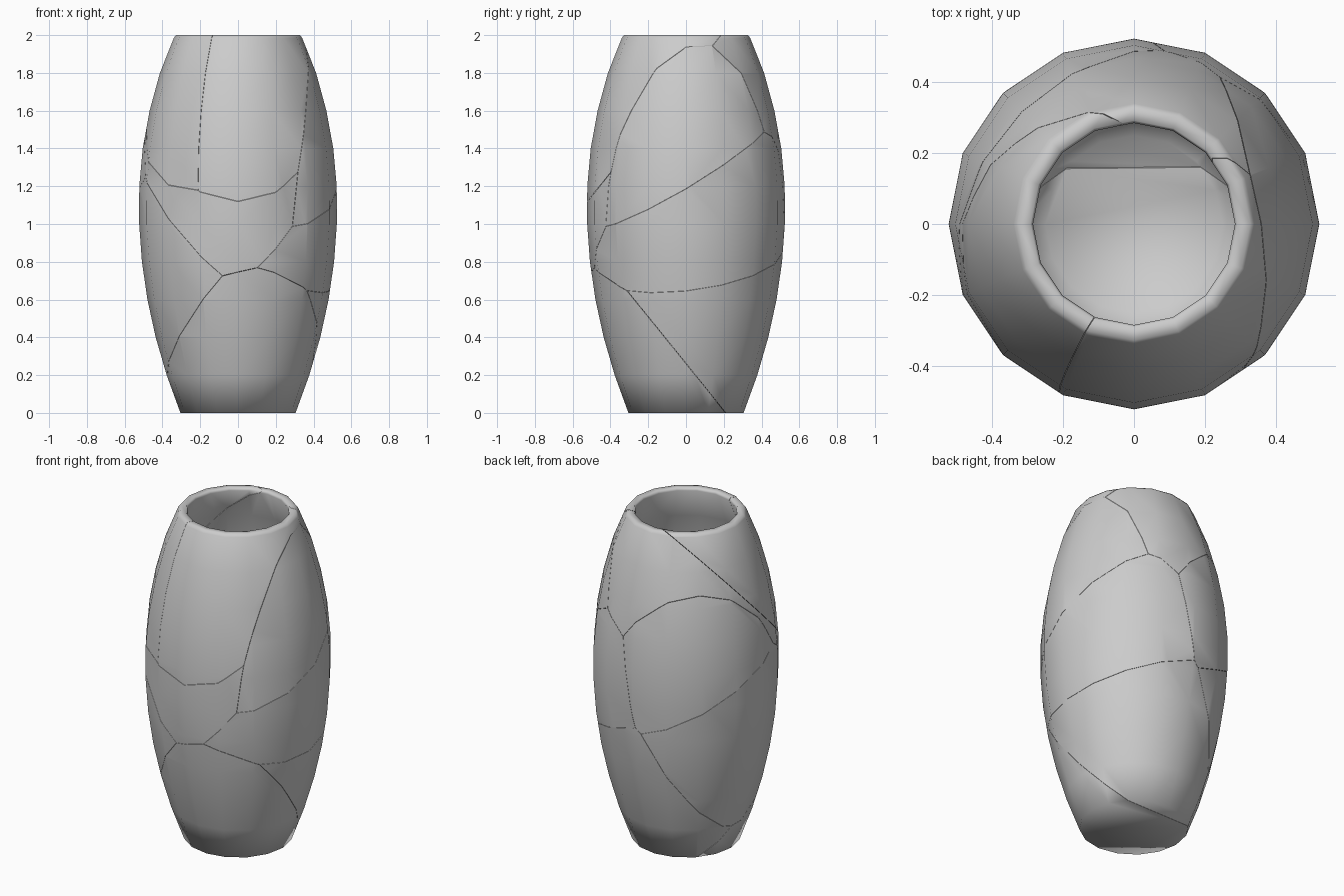
import bpy, bmesh, math, random
from mathutils import Vector

if "Cube" in bpy.data.objects:
    bpy.data.objects.remove(bpy.data.objects["Cube"])

SIDES = 16
WALL = 0.055


def radius(z):
    return 0.525 - (0.182 if z < 1.1 else 0.228) * (z - 1.1) ** 2


# Vase shell: closed outer wall, rounded rim, inner wall and floor
def vase_shell():
    zs = [0.2 * i for i in range(10)]
    profile = [(radius(z), z) for z in zs] + [(0.34, 1.985), (0.328, 2.0), (0.292, 2.0), (0.285, 1.985)]
    profile += [(radius(z) - WALL, z) for z in reversed(zs[1:])] + [(0.25, 0.06)]
    bm = bmesh.new()
    rings = []
    for r, z in profile:
        rings.append([bm.verts.new((r * math.cos(a), r * math.sin(a), z))
                      for a in (2 * math.pi * k / SIDES for k in range(SIDES))])
    for lo, hi in zip(rings, rings[1:]):
        for k in range(SIDES):
            n = (k + 1) % SIDES
            bm.faces.new((lo[k], lo[n], hi[n], hi[k]))
    bm.faces.new(rings[0][::-1])
    bm.faces.new(rings[-1])
    for f in bm.faces:
        f.smooth = True
    bmesh.ops.recalc_face_normals(bm, faces=bm.faces[:])
    return bm


# Shards: name, starting angle from the front (degrees, towards +x), starting height
SHARDS = [("front_top", 15, 1.55), ("right_top", 92, 1.55), ("right_middle", 100, 0.95),
          ("back_bottom", 140, 0.35), ("front_bottom", 15, 0.3), ("left_middle", -80, 0.75),
          ("left_top", -65, 1.6), ("back_top", 175, 1.75), ("back_middle", -145, 1.2)]

# Crack points and the shards that meet there
CRACKS = [((-.20, -.47, .85), "057"), ((-.20, -.47, .85), "056"), ((-.06, -.49, .73), "045"),
          ((.10, -.48, .76), "024"), ((.28, -.43, 1.0), "012"), ((.37, -.30, .64), "234"),
          ((.22, .43, 1.5), "127"), ((.335, .10, 1.95), "017"), ((.12, .49, 1.4), "278"),
          ((-.02, .505, .84), "2358"), ((-.47, .03, 1.6), "678"), ((-.50, -.145, 1.27), "568"),
          ((-.34, .03, .17), "345"), ((-.15, -.30, 2), "06"), ((0, .31, 2), "67"),
          ((-.28, .28, 1.85), "67"), ((-.33, .37, 1.52), "78"), ((.52, 0, 1.18), "12"),
          ((.495, 0, .67), "23"), ((.41, -.10, .40), "34"), ((.24, .19, 0), "34"),
          ((-.12, .21, .06), "34"), ((-.32, -.29, .45), "45"), ((-.235, .405, .55), "35"),
          ((-.38, .35, .93), "58"), ((-.20, -.48, 1.2), "06"), ((-.185, -.43, 1.6), "06"),
          ((.32, .30, 1.72), "17"), ((-.38, -.35, .98), "56"), ((.22, .21, 2), "07"),
          ((.35, -.27, 1.7), "01")]
CRACKS = [(p, [int(c) for c in cells]) for p, cells in CRACKS[1:]]


# Fit the shard centres so that their dividing planes run through the cracks
def cost(s):
    total = 0.0
    for (x, y, z), cells in CRACKS:
        d = [(x - a) ** 2 + (y - b) ** 2 + (z - c) ** 2 for a, b, c in s]
        m = 0.0
        for n, i in enumerate(cells):
            m += d[i]
            for j in cells[n + 1:]:
                gap = math.dist(s[i], s[j]) + 1e-6
                total += ((d[i] - d[j]) / (2 * gap)) ** 2
        m /= len(cells)
        for k, dk in enumerate(d):
            if dk < m and k not in cells:
                total += (m - dk) ** 2
    return total


def fit_centres():
    rng = random.Random(4)
    s = []
    for _, deg, z in SHARDS:
        a = math.radians(deg)
        s.append([0.42 * math.sin(a), -0.42 * math.cos(a), z])
    best = cost(s)
    steps = 26000
    for n in range(steps):
        size = (0.1 * (1 - n / steps) ** 2 + 0.002) * rng.random()
        i = rng.randrange(len(s))
        old = s[i]
        s[i] = [v + rng.gauss(0, size) for v in old]
        c = cost(s)
        if c < best:
            best = c
        else:
            s[i] = old
    return [Vector(v) for v in s]


# Cut one shard out of the shell and cap every broken side
def make_shard(shell, centres, i):
    bm = shell.copy()
    for j, other in enumerate(centres):
        if j == i or not bm.verts:
            continue
        normal = (other - centres[i]).normalized()
        point = (other + centres[i]) / 2 - normal * 0.0008
        bmesh.ops.bisect_plane(bm, geom=bm.verts[:] + bm.edges[:] + bm.faces[:], dist=1e-6,
                               plane_co=point, plane_no=normal, clear_outer=True)
        rim = [e for e in bm.edges if e.is_boundary]
        if rim:
            out = bmesh.ops.triangle_fill(bm, edges=rim, use_beauty=True, normal=normal)
            for f in out["geom"]:
                if isinstance(f, bmesh.types.BMFace):
                    f.smooth = False
    if bm.faces:
        bmesh.ops.recalc_face_normals(bm, faces=bm.faces[:])
        name = SHARDS[i][0] + "_shard"
        mesh = bpy.data.meshes.new(name)
        bm.to_mesh(mesh)
        bpy.context.collection.objects.link(bpy.data.objects.new(name, mesh))
    bm.free()


shell = vase_shell()
centres = fit_centres()
for i in range(len(SHARDS)):
    make_shard(shell, centres, i)
shell.free()
